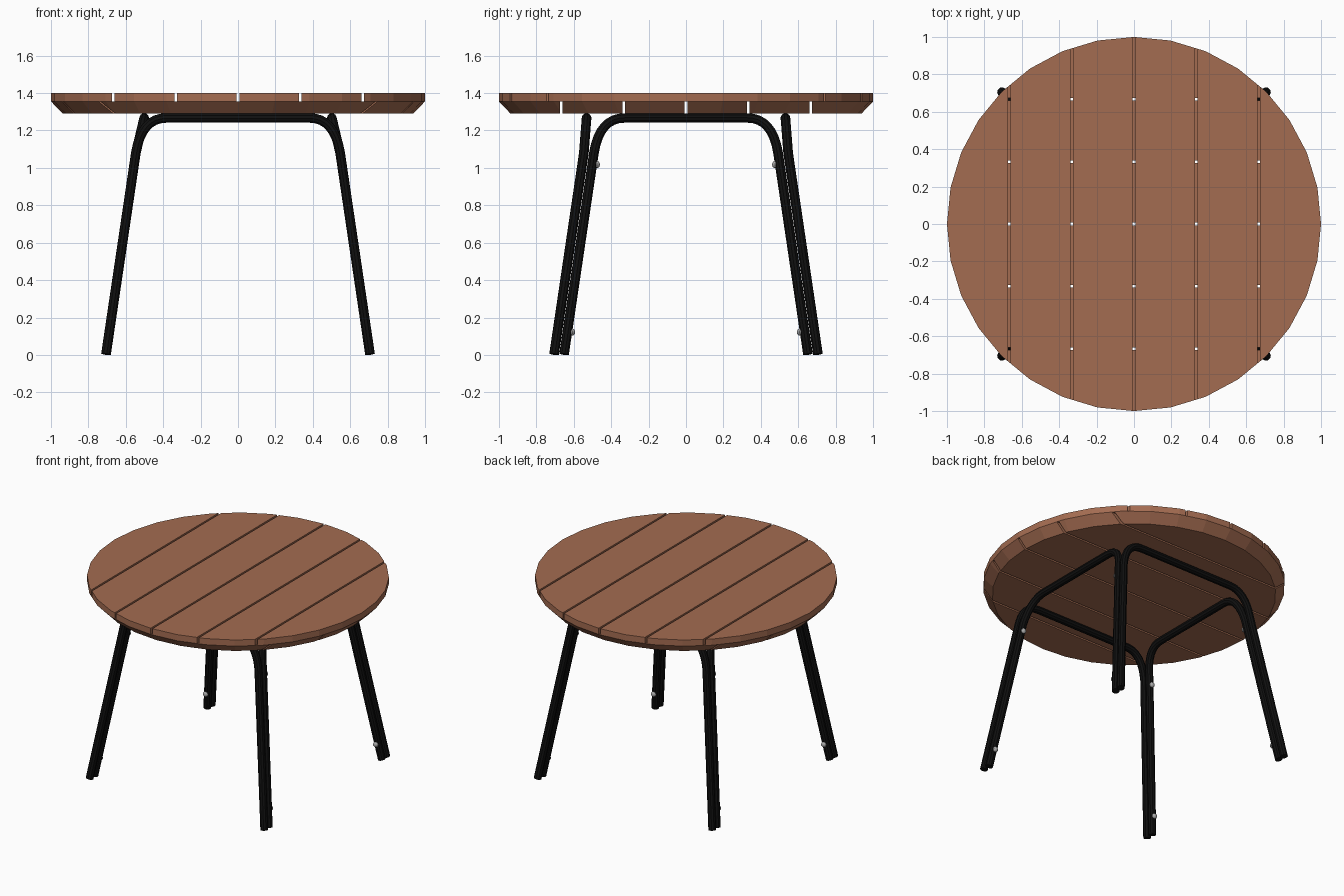
import bpy
import bmesh
from mathutils import Vector, Matrix

cube = bpy.data.objects.get("Cube")
if cube:
    bpy.data.objects.remove(cube, do_unlink=True)


def material(name, rgb, metallic=0.0):
    mat = bpy.data.materials.new(name)
    mat.use_nodes = True
    mat.diffuse_color = (*rgb, 1)
    bsdf = next(n for n in mat.node_tree.nodes if n.type == "BSDF_PRINCIPLED")
    bsdf.inputs["Base Color"].default_value = (*rgb, 1)
    return mat


wood = material("warm_wood", (0.37, 0.15, 0.083))
black = material("black_metal", (0.005, 0.005, 0.005))
steel = material("grey_steel", (0.4, 0.4, 0.4))


def add_mesh(name, bm, mat):
    mesh = bpy.data.meshes.new(name)
    bm.to_mesh(mesh)
    bm.free()
    obj = bpy.data.objects.new(name, mesh)
    bpy.context.collection.objects.link(obj)
    mesh.materials.append(mat)
    return obj


def select_only(obj):
    bpy.ops.object.select_all(action="DESELECT")
    obj.select_set(True)
    bpy.context.view_layer.objects.active = obj


# Round tabletop: two layers of six planks, laid crosswise
GAP = 0.014
WIDTH = 1 / 3


def plank_layer(name, axis, z_low, z_high, r_low, r_high):
    for i in range(6):
        low = (i - 3) * WIDTH + GAP / 2
        high = (i - 2) * WIDTH - GAP / 2
        bm = bmesh.new()
        bmesh.ops.create_cone(
            bm, cap_ends=True, segments=32, radius1=r_low, radius2=r_high,
            depth=z_high - z_low,
            matrix=Matrix.Translation((0, 0, (z_low + z_high) / 2)))
        # Trim the disc to one plank, closing each cut side
        for limit, side in ((low, -1), (high, 1)):
            if abs(limit) > 0.98:
                continue
            cut = bmesh.ops.bisect_plane(
                bm, geom=bm.verts[:] + bm.edges[:] + bm.faces[:], dist=1e-5,
                plane_co=axis * limit, plane_no=axis * side, clear_outer=True)
            rim = [e for e in cut["geom_cut"] if isinstance(e, bmesh.types.BMEdge)]
            bmesh.ops.edgenet_fill(bm, edges=rim)
        bmesh.ops.recalc_face_normals(bm, faces=bm.faces[:])
        add_mesh(f"{name}_{i + 1}", bm, wood)


plank_layer("upper_plank", Vector((1, 0, 0)), 1.355, 1.4, 1.0, 1.0)
plank_layer("lower_plank", Vector((0, 1, 0)), 1.292, 1.355, 0.94, 1.0)

# Bent tube frames: one on each side, leaning inward toward the top
TUBE = 0.026
LEAN = 0.148
BEND_Z = 1.08
BAR_Z = 1.267
SPREAD = 0.706


def half_profile(foot):
    start = Vector((foot - LEAN * BEND_Z, BEND_Z))
    corner = Vector((start.x - 0.03, BAR_Z))
    end = Vector((foot - 0.325, BAR_Z))
    points = [Vector((foot, 0.004))]
    for i in range(9):
        t = i / 8
        points.append(start * (1 - t) ** 2 + corner * 2 * t * (1 - t) + end * t * t)
    return points


def tube_frame(name, foot, top_shift, along_x, sign):
    half = half_profile(foot)
    profile = half + [Vector((-p.x, p.y)) for p in reversed(half)]
    curve = bpy.data.curves.new(name, "CURVE")
    curve.dimensions = "3D"
    curve.bevel_depth = TUBE
    curve.bevel_resolution = 3
    curve.use_fill_caps = True
    spline = curve.splines.new("POLY")
    spline.points.add(len(profile) - 1)
    for point, (u, z) in zip(spline.points, profile):
        v = sign * (SPREAD - LEAN * z + top_shift * max(0, z - BEND_Z))
        point.co = (u, v, z, 1) if along_x else (v, u, z, 1)
    obj = bpy.data.objects.new(name, curve)
    bpy.context.collection.objects.link(obj)
    curve.materials.append(black)
    select_only(obj)
    bpy.ops.object.convert(target="MESH")
    bpy.ops.object.shade_smooth_by_angle()


SIDE_FOOT = 0.652
tube_frame("front_frame", SPREAD, 0.07, True, -1)
tube_frame("back_frame", SPREAD, 0.07, True, 1)
tube_frame("left_frame", SIDE_FOOT, -0.09, False, 1)
tube_frame("right_frame", SIDE_FOOT, -0.09, False, -1)

# Domed bolts joining each pair of legs
for side, sx in (("left", 1), ("right", -1)):
    for end, sy in (("front", -1), ("back", 1)):
        for level, z in (("lower", 0.122), ("upper", 1.018)):
            bm = bmesh.new()
            x = sx * (SPREAD - LEAN * z)
            y = sy * (SIDE_FOOT - LEAN * z - TUBE)
            bmesh.ops.create_uvsphere(
                bm, u_segments=12, v_segments=8, radius=0.019,
                matrix=Matrix.Translation((x, y, z)) @ Matrix.Diagonal((1, 0.8, 1, 1)))
            bolt = add_mesh(f"{end}_{side}_{level}_bolt", bm, steel)
            select_only(bolt)
            bpy.ops.object.shade_smooth_by_angle()
